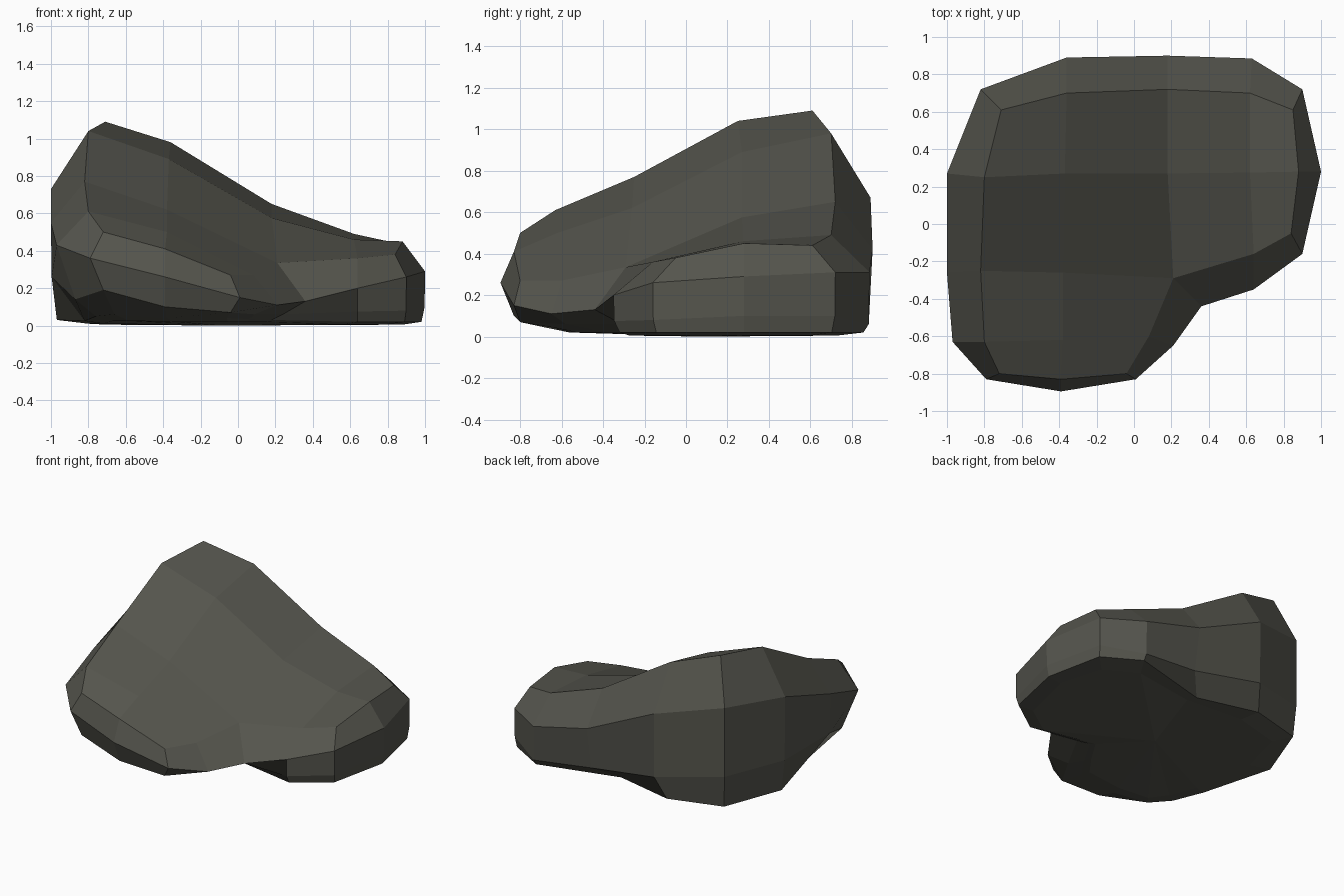
import bpy, bmesh

# One flat stone colour
mat = bpy.data.materials.new("dark olive grey stone")
mat.diffuse_color = (0.09, 0.09, 0.074, 1)

# Widest outline, clockwise from the left side (seen from above)
waist = [(-1, .27), (-.82, .72), (-.36, .89), (.18, .9), (.63, .885), (.9, .72),
         (1, .28), (.9, -.16), (.64, -.35), (.36, -.44), (.21, -.65), (.01, -.83),
         (-.39, -.895), (-.79, -.83), (-.97, -.63), (-1, -.26)]
waist_z = [.73, .77, .67, .42, .31, .31, .29, .26, .2, .13, .11, .15, .26, .36, .43, .55]

# Rim of the sloping top
rim = [(-.8, .25), (-.71, .61), (-.36, .7), (.18, .72), (.62, .7), (.85, .61),
       (.88, .28), (.84, -.05), (.64, -.16), (.21, -.29), (.08, -.6), (-.04, -.8),
       (-.39, -.83), (-.72, -.8), (-.8, -.63), (-.82, -.25)]
rim_z = [1.04, 1.09, .98, .65, .49, .44, .45, .38, .36, .335, .27, .27, .41, .5, .61, .77]


def mix(a, b, t):
    return tuple(p + (q - p) * t for p, q in zip(a, b))


# Lower side: the front lobe, inner corner and back hollow tuck under
low = [mix(w, r, .02) for w, r in zip(waist, rim)]
low[3] = (.18, .85)
low[9:15] = [(.24, -.31), (.09, -.58), (-.04, -.8), (-.39, -.83), (-.72, -.8), (-.87, -.58)]
low_z = [.26, .26, .2, .11, .06, .1, .1, .08, .075, .06, .06, .07, .1, .19, .14, .26]

foot = [mix(p, r, .14) for p, r in zip(low, rim)]
foot[2:4] = [(-.41, .81), (.04, .7)]
foot[9:16] = [(.18, -.25), (.06, -.45), (-.06, -.62), (-.38, -.66), (-.66, -.64),
              (-.76, -.5), (-.82, -.25)]
foot_z = [.03, .03, .025, .02, .02, .02, .02, .02, .02, .03, .035, .04, .04, .06, .05, .025]

base = [(x * .88, y * .85) for x, y in foot]
base[0], base[6] = (-.8, .25), (.88, .28)
base_z = [.01, .005, .005, .05, .005, .005, .005, .005, .005, .02, .02, .02, .02, .025, .025, .01]

bm = bmesh.new()


def ring(outline, heights):
    return [bm.verts.new((x, y, z)) for (x, y), z in zip(outline, heights)]


rings = [ring(rim, rim_z), ring(waist, waist_z), ring(low, low_z),
         ring(foot, foot_z), ring(base, base_z)]

# Side bands
for up, down in zip(rings, rings[1:]):
    for i in range(16):
        j = (i + 1) % 16
        bm.faces.new((up[i], up[j], down[j], down[i]))

# Top slope: five inner points joined to the rim in quads
t = rings[0]
A, B, C, D, E = [bm.verts.new(p) for p in (
    (-.37, .27, .89), (.18, .27, .575), (.62, .275, .46), (-.38, -.26, .62), (-.38, -.62, .5))]
for f in ((t[0], t[1], t[2], A), (A, t[2], t[3], B), (B, t[3], t[4], C), (C, t[4], t[5], t[6]),
          (t[15], t[0], A, D), (D, A, B, t[9]), (t[9], B, C, t[8]), (t[8], C, t[6], t[7]),
          (t[14], t[15], D, E), (E, D, t[9], t[10]), (t[13], t[14], E, t[12]),
          (t[12], E, t[10], t[11])):
    bm.faces.new(f)

# Underside: fan to a low centre point
b = rings[-1]
centre = bm.verts.new((-.1, .1, 0))
for i in range(16):
    bm.faces.new((b[i], b[(i + 1) % 16], centre))

bmesh.ops.recalc_face_normals(bm, faces=bm.faces)
mesh = bpy.data.meshes.new("boulder")
bm.to_mesh(mesh)
bm.free()
mesh.materials.append(mat)
bpy.context.collection.objects.link(bpy.data.objects.new("boulder", mesh))
